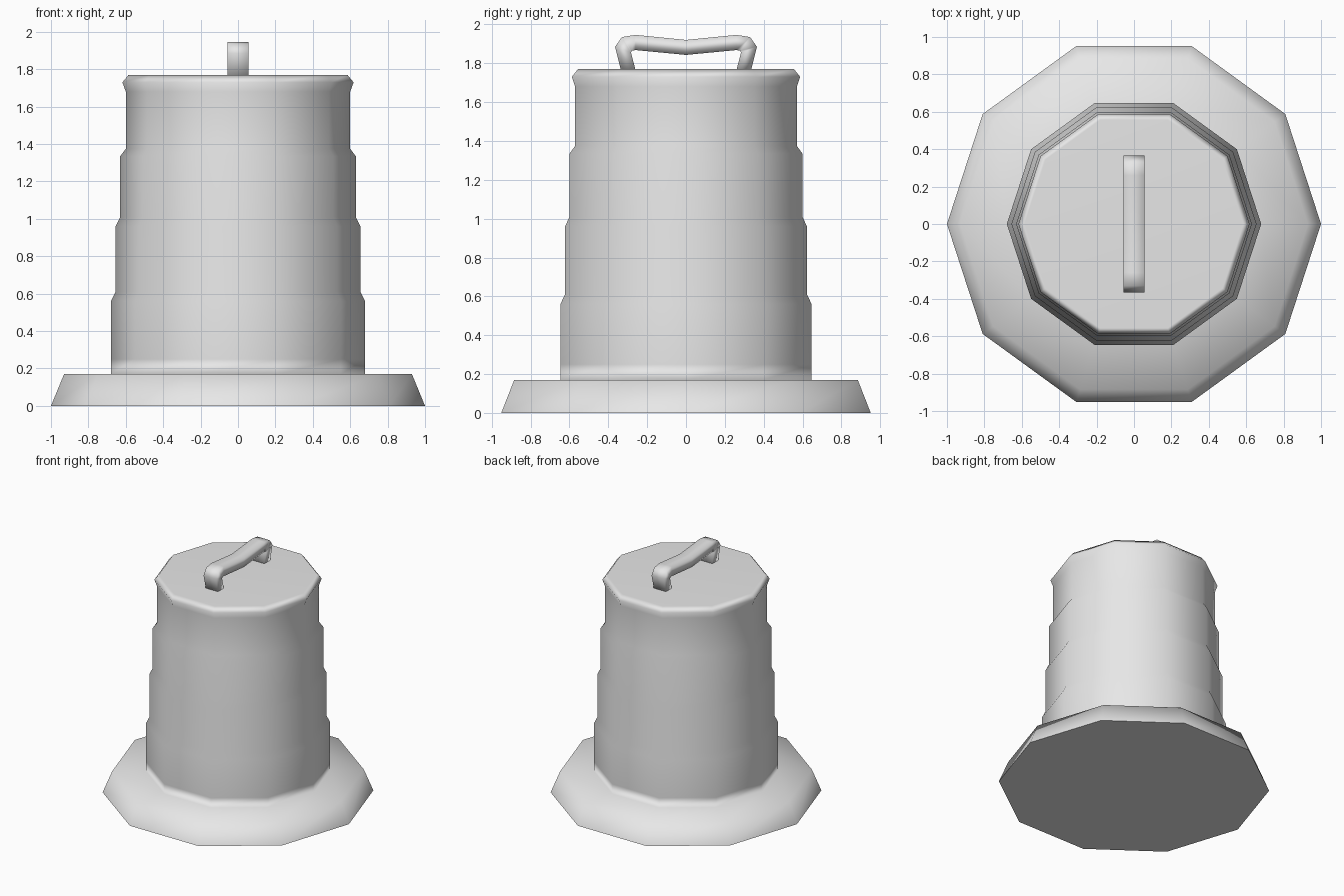
import bpy, bmesh, math

cube = bpy.data.objects.get("Cube")
if cube:
    bpy.data.objects.remove(cube, do_unlink=True)

SIDES = 10

grey = bpy.data.materials.new("plain grey")
grey.use_nodes = True
colour = (0.8, 0.8, 0.8, 1)
grey.diffuse_color = colour
grey.node_tree.nodes["Principled BSDF"].inputs["Base Color"].default_value = colour


def finish(name, bm):
    """Turn a bmesh into a softly shaded object."""
    bmesh.ops.recalc_face_normals(bm, faces=bm.faces)
    mesh = bpy.data.meshes.new(name)
    bm.to_mesh(mesh)
    bm.free()
    mesh.materials.append(grey)
    obj = bpy.data.objects.new(name, mesh)
    bpy.context.collection.objects.link(obj)
    bpy.ops.object.select_all(action="DESELECT")
    obj.select_set(True)
    bpy.context.view_layer.objects.active = obj
    bpy.ops.object.shade_smooth_by_angle(angle=math.radians(100))
    weighted = obj.modifiers.new("weighted_normals", "WEIGHTED_NORMAL")
    weighted.keep_sharp = True
    return obj


def bridge(bm, a, b):
    """Join two closed loops of vertices with quads."""
    n = len(a)
    for i in range(n):
        j = (i + 1) % n
        bm.faces.new((a[i], a[j], b[j], b[i]))


def skin(name, loops):
    """Skin a stack of closed loops and cap both ends."""
    bm = bmesh.new()
    rings = [[bm.verts.new(p) for p in loop] for loop in loops]
    for a, b in zip(rings, rings[1:]):
        bridge(bm, a, b)
    bm.faces.new(rings[0])
    bm.faces.new(rings[-1])
    return finish(name, bm)


def ring(radius, z):
    step = math.tau / SIDES
    return [(radius * math.cos(i * step), radius * math.sin(i * step), z)
            for i in range(SIDES)]


# Weighted foot and stepped, tapering barrel with a rolled rim
profile = [(1, 0), (0.93, 0.17), (0.68, 0.17), (0.68, 0.25), (0.68, 0.56),
           (0.655, 0.61), (0.655, 0.96), (0.63, 1.01), (0.63, 1.335),
           (0.6, 1.375), (0.6, 1.68), (0.618, 1.73), (0.585, 1.77)]
skin("barrel_body", [ring(r, z) for r, z in profile])

# Carrying handle: (outer y, z, inner y, z) from the foot of one leg to the middle
half = [(0.335, 1.765, 0.26, 1.765), (0.365, 1.885, 0.283, 1.855),
        (0.33, 1.935, 0.28, 1.865), (0.26, 1.946, 0.26, 1.868)]
middle = [(0, 1.92, 0, 1.843)]
mirrored = [(-oy, oz, -iy, iz) for oy, oz, iy, iz in reversed(half)]
W = 0.055
skin("top_handle", [[(-W, oy, oz), (W, oy, oz), (W, iy, iz), (-W, iy, iz)]
                    for oy, oz, iy, iz in half + middle + mirrored])
